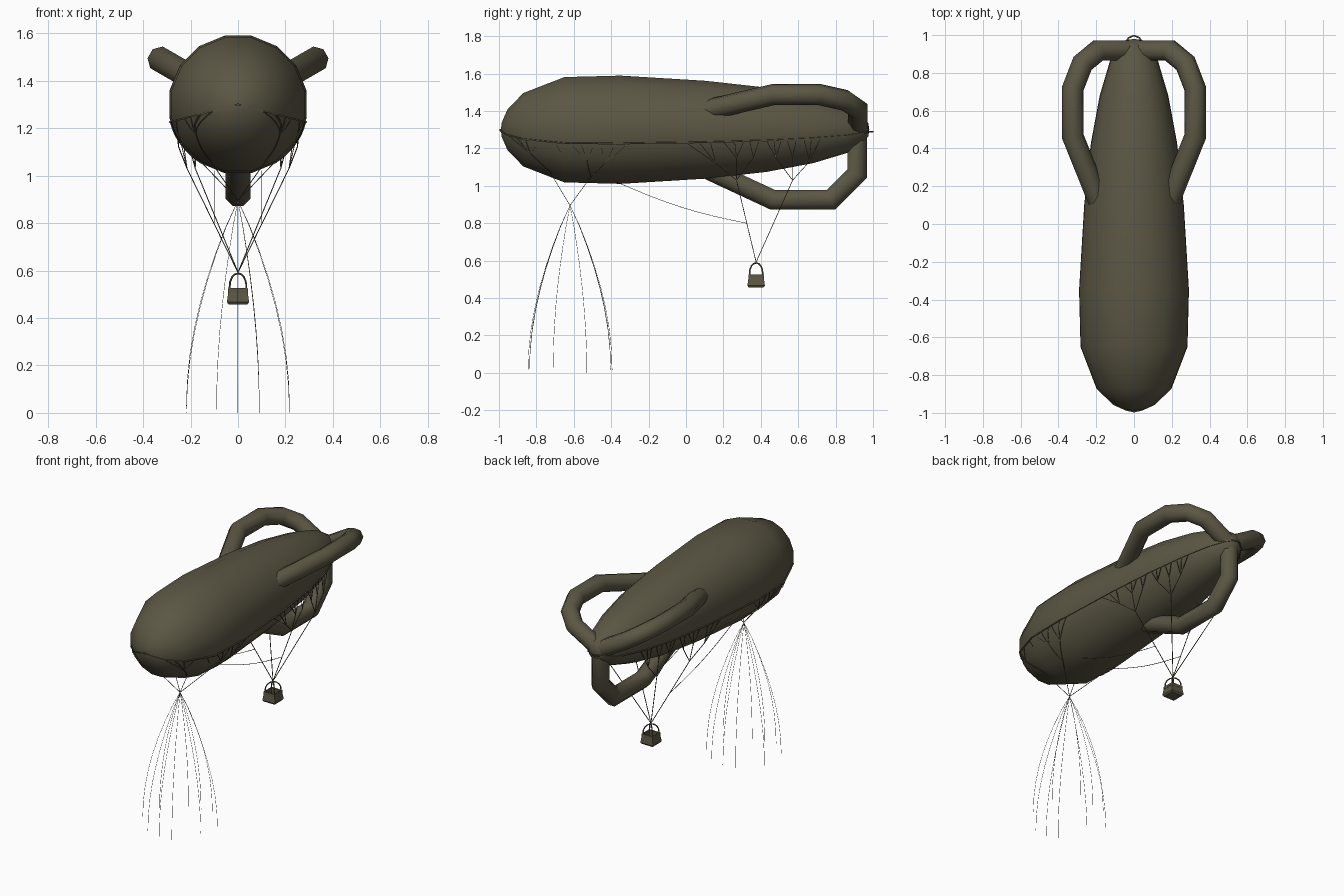
import bpy, bmesh, math
from mathutils import Vector, Matrix

if "Cube" in bpy.data.objects:
    bpy.data.objects.remove(bpy.data.objects["Cube"])

AXIS_Z = 1.30


def material(name, rgb):
    m = bpy.data.materials.new(name)
    m.diffuse_color = (*rgb, 1)
    m.use_nodes = True
    m.node_tree.nodes["Principled BSDF"].inputs["Base Color"].default_value = m.diffuse_color
    return m


OLIVE = material("olive fabric", (0.105, 0.095, 0.058))


def finish(bm, name, smooth=None):
    bmesh.ops.remove_doubles(bm, verts=bm.verts, dist=1e-5)
    bmesh.ops.recalc_face_normals(bm, faces=bm.faces)
    me = bpy.data.meshes.new(name)
    bm.to_mesh(me)
    bm.free()
    ob = bpy.data.objects.new(name, me)
    bpy.context.collection.objects.link(ob)
    me.materials.append(OLIVE)
    if smooth:
        bpy.ops.object.select_all(action='DESELECT')
        ob.select_set(True)
        bpy.context.view_layer.objects.active = ob
        bpy.ops.object.shade_smooth_by_angle(angle=math.radians(smooth))
    return ob


def skin(bm, rings, caps=True):
    rings = [[bm.verts.new(p) for p in r] for r in rings]
    n = len(rings[0])
    for a, b in zip(rings, rings[1:]):
        for i in range(n):
            bm.faces.new((a[i], a[(i + 1) % n], b[(i + 1) % n], b[i]))
    if caps:
        bm.faces.new(rings[0])
        bm.faces.new(rings[-1])


def tube(bm, path, r, sides):
    """Straight tube pieces joined by mitred corners."""
    pts = [Vector(p) for p in path]
    dirs = [(b - a).normalized() for a, b in zip(pts, pts[1:])]
    d = dirs[0]
    x = Vector((1, 0, 0)) if abs(d.x) < 0.9 else Vector((0, 1, 0))
    u = (x - d * x.dot(d)).normalized()
    v = d.cross(u)
    ang = [2 * math.pi * (i + 0.5) / sides for i in range(sides)]
    ring = [pts[0] + (u * math.cos(a) + v * math.sin(a)) * r for a in ang]
    rings = [ring]
    for i, d in enumerate(dirs):
        n = (d + dirs[i + 1]).normalized() if i + 1 < len(dirs) else d
        ring = [q + d * ((pts[i + 1] - q).dot(n) / d.dot(n)) for q in ring]
        rings.append(ring)
    skin(bm, rings)


def ropes(name, paths, r, mirror=True, sides=4):
    bm = bmesh.new()
    for p in paths:
        tube(bm, p, r, sides)
        if mirror:
            tube(bm, [(-q[0], q[1], q[2]) for q in p], r, sides)
    return finish(bm, name)


# Gas envelope: turned profile (y, radius)
PROFILE = [(-0.99, 0), (-0.985, 0.04), (-0.955, 0.11), (-0.87, 0.2), (-0.65, 0.287),
           (-0.35, 0.295), (0.1, 0.267), (0.43, 0.23), (0.68, 0.182),
           (0.86, 0.127), (0.95, 0.07), (0.975, 0.035), (0.98, 0)]
bm = bmesh.new()
angles = [math.radians(11.25 + 22.5 * i) for i in range(16)]
skin(bm, [[(r * math.cos(a), y, AXIS_Z + r * math.sin(a)) for a in angles]
          for y, r in PROFILE], caps=False)
finish(bm, "envelope", 60)


def on_hull(y, deg=14.5):
    """Point on the right side of the hull, deg below its middle."""
    for (y0, r0), (y1, r1) in zip(PROFILE, PROFILE[1:]):
        if y0 <= y <= y1:
            r = r0 + (r1 - r0) * (y - y0) / (y1 - y0) + 0.001
    a = math.radians(deg)
    return (r * math.cos(a), y, AXIS_Z - r * math.sin(a))


def along_hull(a, b, n=4):
    return [on_hull(a[0] + (b[0] - a[0]) * i / n, a[1] + (b[1] - a[1]) * i / n)
            for i in range(n + 1)]


# Three inflated tube fins, 120 degrees apart; the upper two have softer rear corners
LOWER = [(0.10, 0.205), (0.465, 0.375), (0.775, 0.375), (0.915, 0.235), (0.915, 0.0)]
UPPER = [(0.10, 0.205), (0.465, 0.375), (0.715, 0.375), (0.85, 0.315), (0.918, 0.22), (0.918, 0.0)]
for name, fin, turn in (("lower_fin", LOWER, 0), ("right_fin", UPPER, 120), ("left_fin", UPPER, -120)):
    bm = bmesh.new()
    tube(bm, [(0, y, -r) for y, r in fin], 0.057, 8)
    bmesh.ops.transform(bm, verts=bm.verts, matrix=Matrix.Translation((0, 0, AXIS_Z)) @
                        Matrix.Rotation(math.radians(turn), 4, 'Y'))
    finish(bm, name, 50)

# Girdle cord around the hull
ys = [p[0] for p in PROFILE[1:-1]]
girdle = [(0, -0.994, AXIS_Z)] + [on_hull(y) for y in ys] + [(0.03, 0.985, 1.29), (0, 0.998, 1.29)]
ropes("girdle_rope", [girdle], 0.005)

# Front bridle: lies on the hull, gathers at a knot below the nose
KNOT = (0, -0.62, 0.895)
paths = []
for low, mid, tops in (((-0.73, 60), (-0.83, 36), (-0.96, -0.91, -0.86, -0.79)),
                       ((-0.51, 60), (-0.53, 34), (-0.62, -0.56, -0.49)),
                       ((-0.51, 60), (-0.43, 36), (-0.46, -0.38, -0.31))):
    paths.append([KNOT, on_hull(*low)] + along_hull(low, mid)[1:])
    for t in tops:
        paths.append(along_hull(mid, (t, 14.5)))
for y in (-0.9, -0.7):
    paths.append(along_hull((y, 14.5), (y + 0.03, 25), 2))
ropes("front_bridle", paths, 0.002)

# Basket bridle: hangs free from the girdle and gathers above the basket
TOP = (0, 0.375, 0.592)
paths = []
for low, forks in (
        ((0.215, 0.27, 1.03), (((0.25, 0.16, 1.12), (0.0, 0.07, 0.13)),
                               ((0.243, 0.27, 1.15), (0.2, 0.26, 0.31)),
                               ((0.232, 0.36, 1.15), (0.34, 0.39)))),
        ((0.18, 0.57, 1.03), (((0.213, 0.48, 1.15), (0.43, 0.47, 0.51)),
                              ((0.195, 0.57, 1.15), (0.54, 0.59)),
                              ((0.178, 0.66, 1.13), (0.63, 0.67, 0.72))))):
    paths.append([TOP, low])
    for fork, tops in forks:
        paths.append([low, fork])
        paths += [[fork, on_hull(t)] for t in tops]
ropes("basket_bridle", paths, 0.0025)

# Slack control lines from the belly to the basket bridle
slack = []
for i in range(9):
    t = i / 8
    slack.append((0.1, -0.37 + 0.695 * t, 1.02 - 0.22 * t - 0.025 * math.sin(math.pi * t)))
ropes("control_line", [slack], 0.0018)

# Trailing ground lines fanning out from the knot
ends = [(0.235, 22.5 + 45 * i) for i in range(8)] + [(0.225, 90), (0.225, 270)]
paths = []
for k, (rad, deg) in enumerate(ends):
    a, low = math.radians(deg), (0.0, 0.03, 0.015)[k % 3]
    path = []
    for i in range(9):
        t = i / 8
        r = rad * math.sin(t * math.pi / 2) ** 0.9
        path.append((r * math.cos(a), KNOT[1] + r * math.sin(a), KNOT[2] + (low - KNOT[2]) * t))
    paths.append(path)
ropes("ground_lines", paths, 0.0011, mirror=False, sides=3)


# Basket: open tapered box with a thick rim
def square(h, z):
    return [(sx * h, 0.375 + sy * h, z) for sx, sy in ((-1, -1), (1, -1), (1, 1), (-1, 1))]


bm = bmesh.new()
skin(bm, [square(0.04, 0.457), square(0.047, 0.467), square(0.04, 0.515),
          square(0.034, 0.515), square(0.036, 0.472)])
finish(bm, "basket")
bm = bmesh.new()
rim = [square(0.042, 0.508), square(0.041, 0.526), square(0.032, 0.526), square(0.032, 0.508)]
skin(bm, rim + rim[:1], caps=False)
finish(bm, "basket_rim")

# Two crossing hoops over the basket
bm = bmesh.new()
for s in (-1, 1):
    path = []
    for i in range(9):
        a = math.pi * i / 8
        c = 0.036 * math.cos(a)
        path.append((c, 0.375 + s * c, 0.52 + 0.068 * math.sin(a) ** 0.8))
    tube(bm, path, 0.004, 6)
finish(bm, "basket_hoops", 50)
